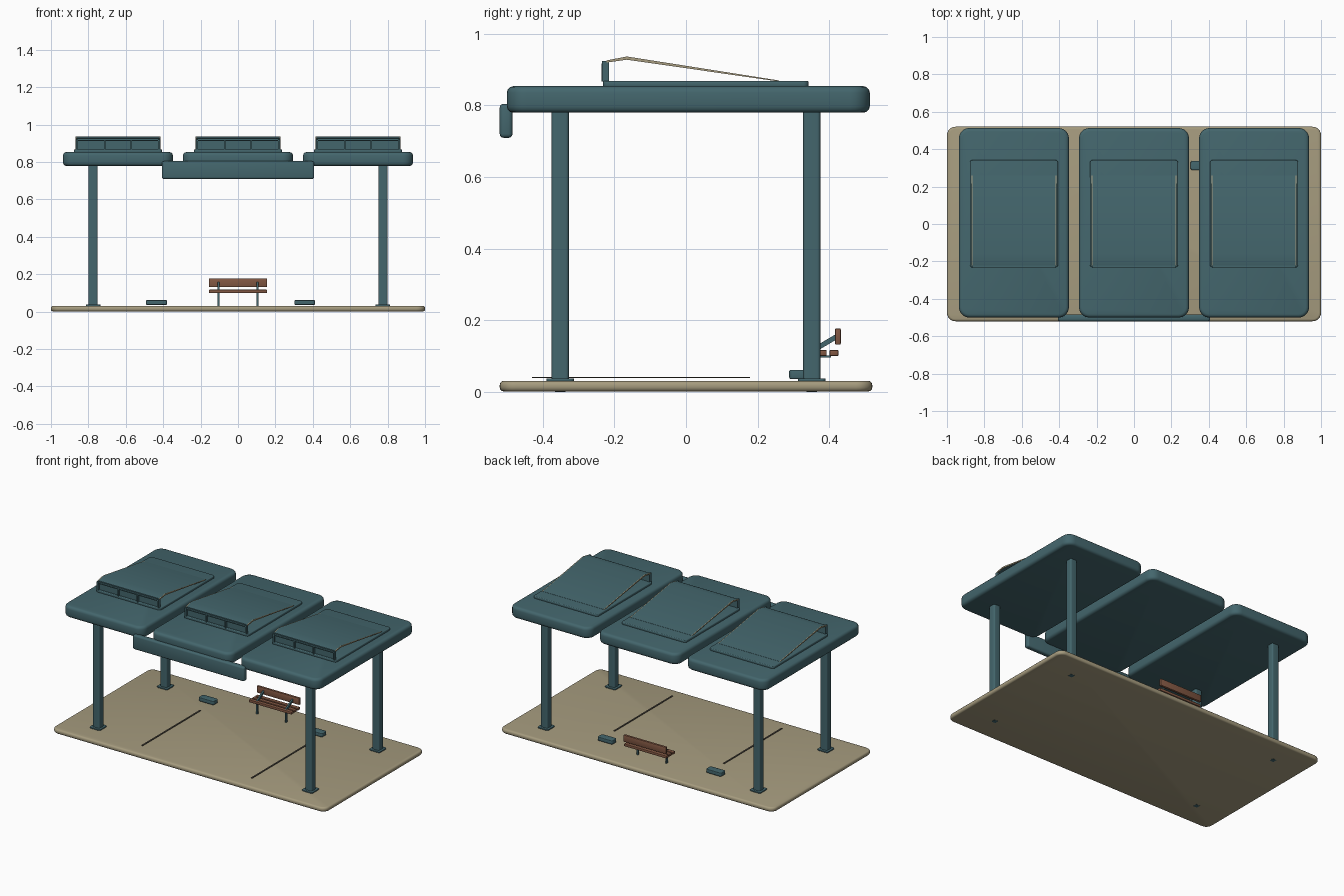
import bpy, bmesh, math
from mathutils import Vector

cube = bpy.data.objects.get("Cube")
if cube:
    bpy.data.objects.remove(cube, do_unlink=True)


def material(name, rgb):
    m = bpy.data.materials.new(name)
    m.use_nodes = True
    m.diffuse_color = (*rgb, 1)
    bsdf = next(n for n in m.node_tree.nodes if n.type == 'BSDF_PRINCIPLED')
    bsdf.inputs["Base Color"].default_value = (*rgb, 1)
    return m


TEAL = material("teal_metal", (0.057, 0.133, 0.152))
SAND = material("sand_concrete", (0.38, 0.33, 0.21))
WOOD = material("brown_wood", (0.22, 0.095, 0.055))
DARK = material("dark_line", (0.08, 0.07, 0.055))


def finish(name, bm, mat):
    bmesh.ops.recalc_face_normals(bm, faces=bm.faces)
    mesh = bpy.data.meshes.new(name)
    bm.to_mesh(mesh)
    bm.free()
    mesh.materials.append(mat)
    ob = bpy.data.objects.new(name, mesh)
    bpy.context.collection.objects.link(ob)
    bpy.ops.object.select_all(action='DESELECT')
    bpy.context.view_layer.objects.active = ob
    ob.select_set(True)
    bpy.ops.object.shade_smooth_by_angle(angle=math.radians(35))
    return ob


def slab(name, mat, x, y, z, corner=0, edge=0, segments=3):
    """Box given by its (low, high) ranges, with rounded corners and soft rims."""
    bm = bmesh.new()
    bmesh.ops.create_cube(bm, size=1)
    for v in bm.verts:
        v.co = [r[0] if c < 0 else r[1] for c, r in zip(v.co, (x, y, z))]
    if corner:
        upright = [e for e in bm.edges if abs(e.verts[0].co.z - e.verts[1].co.z) > 1e-5]
        bmesh.ops.bevel(bm, geom=upright, offset=corner, segments=6, profile=0.5, affect='EDGES')
    if edge:
        rims = [e for e in bm.edges
                if not corner or abs(e.verts[0].co.z - e.verts[1].co.z) < 1e-5]
        bmesh.ops.bevel(bm, geom=rims, offset=edge, segments=segments, profile=0.5, affect='EDGES')
    return finish(name, bm, mat)


def around(c, half):
    return (c - half, c + half)


def prism(name, mat, profile, x):
    """Extrude a (y, z) profile across an x range."""
    bm = bmesh.new()
    face = bm.faces.new([bm.verts.new((x[0], y, z)) for y, z in profile])
    ext = bmesh.ops.extrude_face_region(bm, geom=[face])
    moved = [g for g in ext["geom"] if isinstance(g, bmesh.types.BMVert)]
    bmesh.ops.translate(bm, verts=moved, vec=Vector((x[1] - x[0], 0, 0)))
    return finish(name, bm, mat)


# Ground slab and painted bay lines
slab("ground_slab", SAND, (-1, 1), (-0.52, 0.52), (0.001, 0.031), 0.045, 0.012)
for x in (-0.4, 0.4):
    slab("bay_line", DARK, around(x, 0.005), (-0.43, 0.178), (0.039, 0.042))

# Posts with foot plates and anchors below the slab
for x in (-0.775, 0.775):
    for y in (-0.351, 0.351):
        slab("post", TEAL, around(x, 0.025), around(y, 0.024), (0.03, 0.785), 0.009)
        slab("foot_plate", TEAL, around(x, 0.039), around(y, 0.039), (0.03, 0.038), 0.012, 0.002)
        slab("post_anchor", TEAL, around(x, 0.014), around(y, 0.014), (0, 0.02))

# Roof panels, each with a raised roof light
for cx in (-0.642, 0, 0.642):
    slab("roof_panel", TEAL, around(cx, 0.294), (-0.5, 0.513), (0.779, 0.853), 0.055, 0.018)
    slab("light_curb", TEAL, around(cx, 0.236), (-0.232, 0.342), (0.85, 0.868), 0.015, 0.005)
    lid = [(-0.222, 0.925), (-0.165, 0.936), (0.26, 0.869), (0.26, 0.866),
           (-0.165, 0.927), (-0.222, 0.919)]
    prism("light_lid", TEAL, lid, around(cx, 0.222))
    for s in (-1, 1):
        prism("lid_trim", SAND, lid, around(cx + s * 0.2245, 0.0025))
        slab("window_end_post", TEAL, around(cx + s * 0.22, 0.005), (-0.235, -0.215), (0.866, 0.924))
        slab("window_mullion", TEAL, around(cx + s * 0.07, 0.004), (-0.236, -0.218), (0.866, 0.916))
    slab("window_wall", TEAL, around(cx, 0.218), (-0.222, -0.217), (0.866, 0.922))
    slab("window_head", TEAL, around(cx, 0.22), (-0.235, -0.22), (0.912, 0.918))

# Front fascia beam
slab("fascia_beam", TEAL, (-0.407, 0.407), (-0.52, -0.484), (0.709, 0.804), 0, 0.011)

# Wheel stops
for x in ((-0.492, -0.38), (0.302, 0.412)):
    slab("wheel_stop", TEAL, x, (0.288, 0.338), (0.036, 0.061), 0.012, 0.004)

# Bench: slatted seat, back board, legs and slanted back brackets
for y in (0.347, 0.38, 0.413):
    slab("seat_slat", WOOD, around(0, 0.155), around(y, 0.0125), (0.1, 0.117), 0, 0.003, 2)
slab("back_board", WOOD, around(0, 0.155), (0.416, 0.432), (0.132, 0.177), 0, 0.003, 2)
for x in (-0.105, 0.105):
    slab("bench_leg", TEAL, around(x, 0.005), around(0.352, 0.007), (0.03, 0.102))
    slab("bench_rail", TEAL, around(x, 0.005), (0.345, 0.405), (0.096, 0.102))
    prism("back_bracket", TEAL,
          [(0.345, 0.102), (0.42, 0.146), (0.42, 0.162), (0.345, 0.118)], around(x, 0.005))
